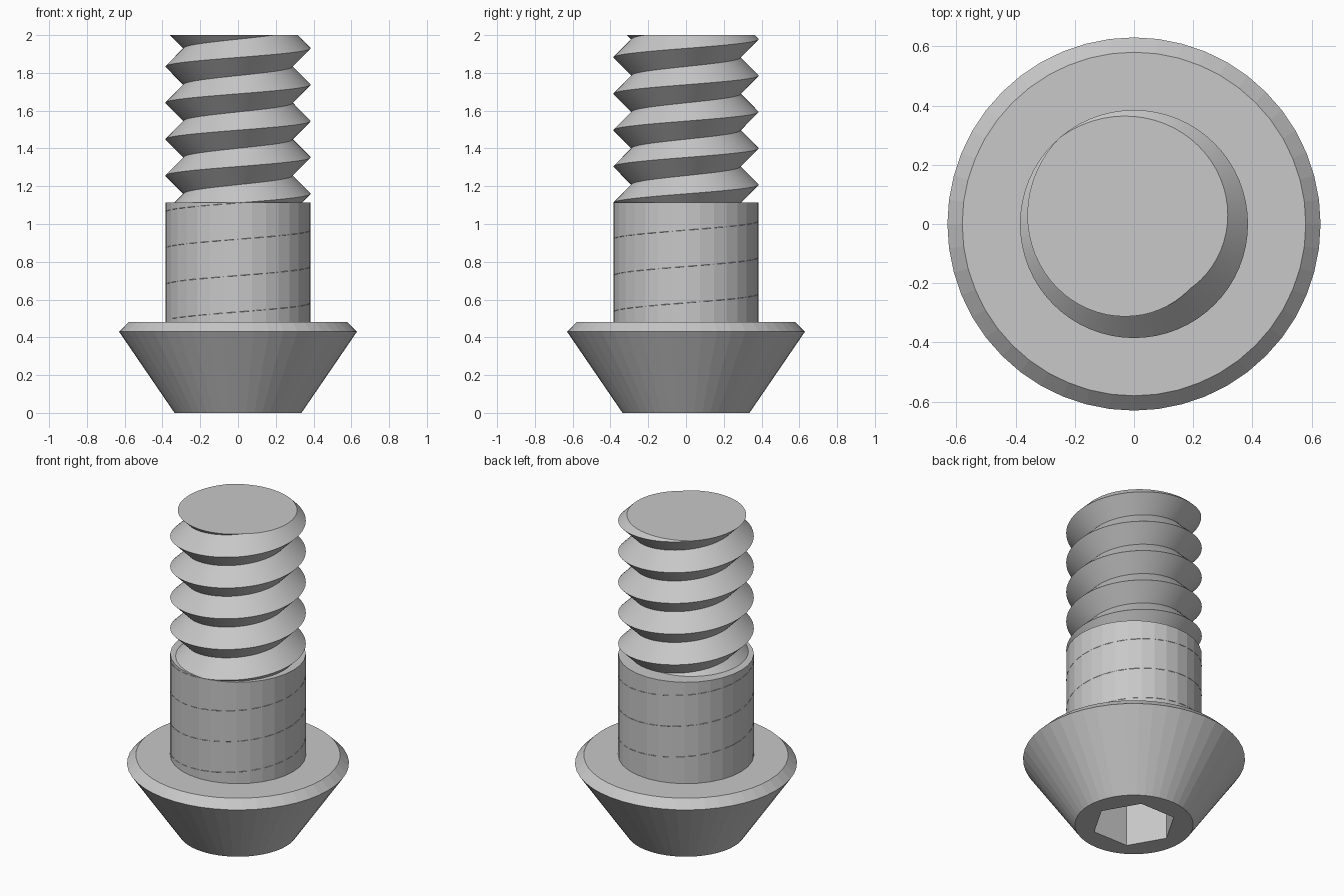
import bpy, bmesh, math

if "Cube" in bpy.data.objects:
    bpy.data.objects.remove(bpy.data.objects["Cube"])

steel = bpy.data.materials.new("steel_grey")
steel.diffuse_color = (0.58, 0.58, 0.58, 1)
steel.use_nodes = True
steel.node_tree.nodes["Principled BSDF"].inputs["Base Color"].default_value = steel.diffuse_color


def finish(bm, name, smooth=False):
    bmesh.ops.recalc_face_normals(bm, faces=bm.faces[:])
    mesh = bpy.data.meshes.new(name)
    bm.to_mesh(mesh)
    bm.free()
    obj = bpy.data.objects.new(name, mesh)
    bpy.context.collection.objects.link(obj)
    mesh.materials.append(steel)
    if smooth:
        bpy.ops.object.select_all(action='DESELECT')
        obj.select_set(True)
        bpy.context.view_layer.objects.active = obj
        bpy.ops.object.shade_smooth_by_angle(angle=math.radians(30))
    return obj


def ring(bm, r, z, n):
    return [bm.verts.new((r * math.cos(math.tau * i / n),
                          r * math.sin(math.tau * i / n), z)) for i in range(n)]


def bridge(bm, a, b):
    n = len(a)
    for i in range(n):
        j = (i + 1) % n
        bm.faces.new((a[i], a[j], b[j], b[i]))


# Conical head with a bevelled rim and a hexagonal socket underneath
SIDES = 48
bm = bmesh.new()
rings = [ring(bm, r, z, SIDES) for r, z in ((0.336, 0), (0.63, 0.43), (0.58, 0.48))]
for lower, upper in zip(rings, rings[1:]):
    bridge(bm, lower, upper)
bm.faces.new(rings[-1])
hex_rim = ring(bm, 0.24, 0, 6)
hex_floor = ring(bm, 0.24, 0.3, 6)
bridge(bm, hex_rim, hex_floor)
bm.faces.new(hex_floor)
step = SIDES // 6
for k in range(6):
    arc = [rings[0][(k * step + i) % SIDES] for i in range(step + 1)]
    bm.faces.new([hex_rim[(k + 1) % 6], hex_rim[k]] + arc)
finish(bm, "head")

# Plain shank
bm = bmesh.new()
low, high = ring(bm, 0.385, 0.48, 32), ring(bm, 0.385, 1.115, 32)
bridge(bm, low, high)
bm.faces.new(low)
bm.faces.new(high)
finish(bm, "shank")

# Right-handed V thread: a helical strip, trimmed flat at both ends
PITCH, CREST, ROOT, STEPS, TURNS = 0.1925, 0.385, 0.289, 64, 11
bm = bmesh.new()
crest, root = [], []
for i in range(STEPS * TURNS + 1):
    a = math.tau * i / STEPS
    z = 1.93 - 9 * PITCH + PITCH * i / STEPS
    c, s = math.cos(a), math.sin(a)
    crest.append(bm.verts.new((CREST * c, CREST * s, z)))
    root.append(bm.verts.new((ROOT * c, ROOT * s, z + PITCH / 2)))
for i in range(STEPS * (TURNS - 1)):
    bm.faces.new((crest[i], crest[i + 1], root[i + 1], root[i]))
    bm.faces.new((root[i], root[i + 1], crest[i + 1 + STEPS], crest[i + STEPS]))
for z, up in ((0.5, -1), (2.0, 1)):
    cut = bmesh.ops.bisect_plane(bm, geom=bm.verts[:] + bm.edges[:] + bm.faces[:],
                                 dist=1e-6, plane_co=(0, 0, z), plane_no=(0, 0, up),
                                 clear_outer=True)
    edges = [e for e in cut["geom_cut"] if isinstance(e, bmesh.types.BMEdge)]
    bmesh.ops.holes_fill(bm, edges=edges, sides=0)
loose = [v for v in bm.verts if not v.link_faces]
bmesh.ops.delete(bm, geom=loose, context='VERTS')
finish(bm, "thread", smooth=True)
